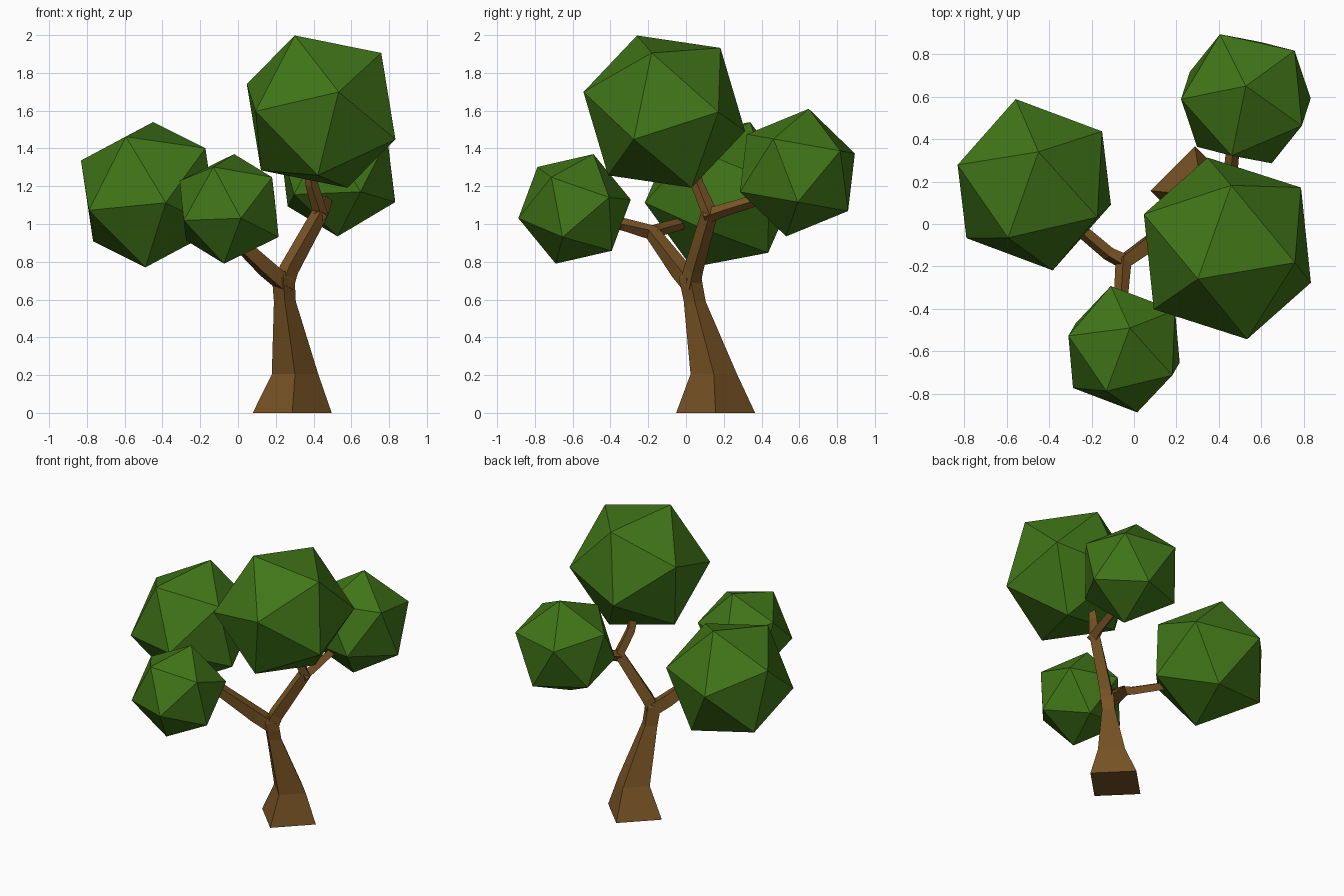
import bpy, bmesh
from mathutils import Vector, Matrix

if "Cube" in bpy.data.objects:
    bpy.data.objects.remove(bpy.data.objects["Cube"])


def material(name, rgb):
    m = bpy.data.materials.new(name)
    m.diffuse_color = (*rgb, 1)
    m.use_nodes = True
    m.node_tree.nodes["Principled BSDF"].inputs["Base Color"].default_value = m.diffuse_color
    return m


GREEN = material("leaf_green", (0.052, 0.18, 0.009))
BROWN = material("bark_brown", (0.19, 0.088, 0.018))


def add_object(name, bm, mat):
    bmesh.ops.recalc_face_normals(bm, faces=bm.faces)
    me = bpy.data.meshes.new(name)
    bm.to_mesh(me)
    bm.free()
    me.materials.append(mat)
    ob = bpy.data.objects.new(name, me)
    bpy.context.collection.objects.link(ob)
    return ob


def frame(a, b):
    """Orthonormal frame with first axis along a and second towards b."""
    u = a.normalized()
    w = (b - u * b.dot(u)).normalized()
    return Matrix((u, w, u.cross(w))).transposed()


def foliage(name, centre, r, corner, neighbour):
    """Icosahedron turned so two adjacent corners point the given ways."""
    bm = bmesh.new()
    bmesh.ops.create_icosphere(bm, subdivisions=1, radius=r)
    bm.verts.ensure_lookup_table()
    v0 = bm.verts[0]
    v1 = v0.link_edges[0].other_vert(v0)
    rot = frame(Vector(corner), Vector(neighbour)) @ frame(v0.co, v1.co).transposed()
    bm.transform(Matrix.Translation(centre) @ rot.to_4x4())
    return add_object(name, bm, GREEN)


def limb(name, path, upright=False):
    """Four-sided tapered tube; path holds (x, y, z, corner radius)."""
    bm = bmesh.new()
    pts = [Vector(p[:3]) for p in path]
    rings = []
    for i, p in enumerate(pts):
        t = pts[min(i + 1, len(pts) - 1)] - pts[max(i - 1, 0)]
        if upright:
            t = Vector((0, 0, 1))
        m = frame(t, Vector((1, 0, 0)))
        a, b, r = m.col[1], m.col[2], path[i][3]
        rings.append([bm.verts.new(p + d * r) for d in (a, b, -a, -b)])
    for lo, hi in zip(rings, rings[1:]):
        for k in range(4):
            j = (k + 1) % 4
            bm.faces.new((lo[k], lo[j], hi[j], hi[k]))
    bm.faces.new(rings[0][::-1])
    bm.faces.new(rings[-1])
    return add_object(name, bm, BROWN)


# Trunk with flared foot
limb("trunk", [(0.287, 0.157, 0, 0.209), (0.302, 0.147, 0.205, 0.123),
               (0.248, 0.046, 0.59, 0.058), (0.24, 0.022, 0.715, 0.06),
               (0.245, 0.02, 0.75, 0.03)], upright=True)

# Main branches, each carrying on into one twig
limb("left_branch", [(0.25, 0.03, 0.68, 0.055), (0.16, -0.03, 0.755, 0.055),
                     (-0.05, -0.18, 0.955, 0.042), (-0.06, -0.32, 0.995, 0.034),
                     (-0.05, -0.5, 1.04, 0.03)])
limb("right_branch", [(0.24, 0.02, 0.67, 0.055), (0.27, 0.04, 0.76, 0.052),
                      (0.435, 0.125, 1.06, 0.045), (0.39, 0.06, 1.21, 0.034),
                      (0.38, 0.03, 1.32, 0.03)])
# Side twigs
limb("left_twig", [(-0.04, -0.18, 0.95, 0.04), (-0.12, -0.14, 0.97, 0.034),
                   (-0.38, 0.08, 1.03, 0.03)])
limb("back_twig", [(0.43, 0.10, 1.04, 0.042), (0.45, 0.19, 1.07, 0.034),
                   (0.475, 0.45, 1.15, 0.03)])

# Foliage clumps
foliage("top_foliage", (0.44, -0.115, 1.595), 0.45, (-0.14, -0.145, 0.405), (0.32, -0.065, 0.305))
foliage("left_foliage", (-0.47, 0.185, 1.155), 0.415, (0.02, 0.155, 0.385), (-0.36, 0.095, 0.185))
foliage("front_foliage", (-0.047, -0.59, 1.08), 0.308, (0.027, 0.10, 0.29), (0.224, -0.12, 0.167))
foliage("back_foliage", (0.527, 0.59, 1.272), 0.343, (0, 0.06, 0.338), (-0.122, 0.304, 0.1))
